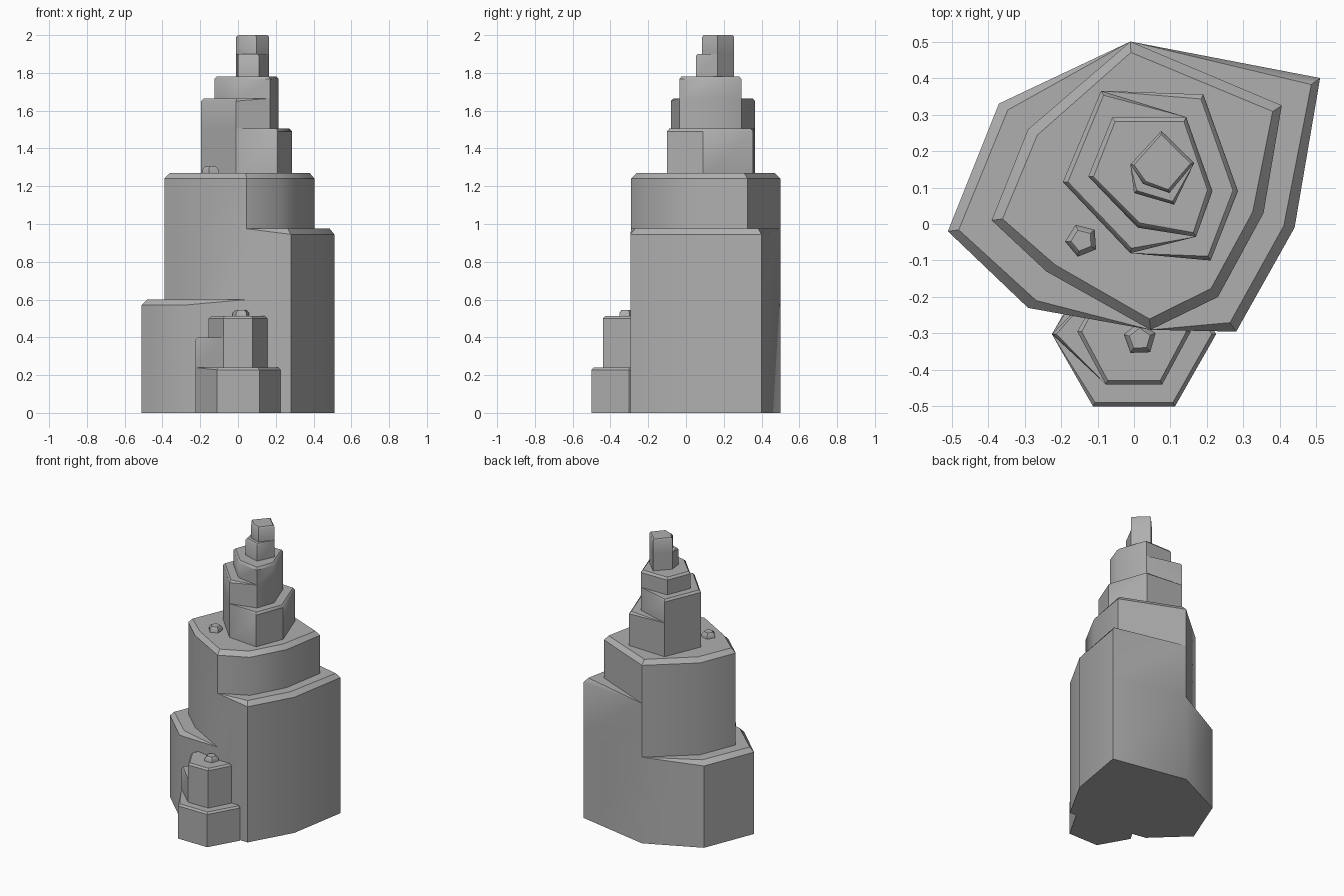
import bpy, bmesh, math
from mathutils import Vector

if "Cube" in bpy.data.objects:
    bpy.data.objects.remove(bpy.data.objects["Cube"], do_unlink=True)

stone = bpy.data.materials.new("grey_stone")
stone.use_nodes = True
GREY = (0.43, 0.43, 0.43, 1)
stone.diffuse_color = GREY
stone.node_tree.nodes["Principled BSDF"].inputs["Base Color"].default_value = GREY


def mix(outer, core, moved):
    """Outline that follows the core at the moved corners, the outer ring elsewhere."""
    return [core[i] if i in moved else p for i, p in enumerate(outer)]


def stepped_rock(name, rings, heights, bevel):
    """Stack outlines into a terraced rock; corners that step inwards get a chamfer."""
    bm = bmesh.new()
    rows = []
    z = heights[0]
    for i, ring in enumerate(rings):
        top = heights[i + 1]
        above = rings[i + 1] if i + 1 < len(rings) else None
        centre = sum((Vector(p) for p in ring), Vector((0, 0))) / len(ring)
        foot, shoulder, rim = [], [], []
        for k, p in enumerate(ring):
            p = Vector(p)
            steps = above is None or above[k] != ring[k]
            inset = p + (centre - p).normalized() * bevel if steps else p
            foot.append((*p, z))
            shoulder.append((*p, top - bevel if steps else top))
            rim.append((*inset, top))
        rows += [foot, shoulder, rim]
        z = top
    verts = [[bm.verts.new(co) for co in row] for row in rows]
    n = len(rings[0])
    for a, b in zip(verts, verts[1:]):
        for k in range(n):
            j = (k + 1) % n
            bm.faces.new((a[k], a[j], b[j], b[k]))
    bm.faces.new(list(reversed(verts[0])))
    bm.faces.new(verts[-1])
    bmesh.ops.remove_doubles(bm, verts=bm.verts[:], dist=0.0005)
    bmesh.ops.dissolve_degenerate(bm, edges=bm.edges[:], dist=0.0005)
    bmesh.ops.recalc_face_normals(bm, faces=bm.faces[:])
    mesh = bpy.data.meshes.new(name)
    bm.to_mesh(mesh)
    bm.free()
    mesh.materials.append(stone)
    obj = bpy.data.objects.new(name, mesh)
    bpy.context.collection.objects.link(obj)
    bpy.ops.object.select_all(action="DESELECT")
    obj.select_set(True)
    bpy.context.view_layer.objects.active = obj
    bpy.ops.object.shade_smooth_by_angle(angle=math.radians(40))
    return obj


# Main cliff: low ledge on one side, high ledge on the other, plateau on top
outer = [(-.01, .5), (-.37, .33), (-.51, -.02), (-.29, -.23),
         (.045, -.29), (.28, -.295), (.44, -.01), (.51, .4)]
core = [(-.01, .5), (-.29, .26), (-.39, .01), (-.24, -.13),
        (.045, -.29), (.23, -.2), (.355, .03), (.405, .325)]
stepped_rock("main_cliff", [outer, mix(outer, core, (1, 2, 3)), core],
             [0, .6, .975, 1.27], .03)

# Middle spire
outer = [(-.09, .365), (-.195, .115), (-.01, -.08),
         (.21, -.1), (.285, .09), (.19, .355)]
core = [(-.06, .292), (-.125, .13), (.01, -.01),
        (.17, -.035), (.215, .09), (.143, .293)]
stepped_rock("middle_spire", [outer, mix(outer, core, (3, 4, 5)), core],
             [1.25, 1.505, 1.665, 1.782], .014)

# Top pinnacle
outer = [(.075, .255), (-.01, .163), (0, .085), (.11, .053), (.165, .167)]
core = [(.075, .255), (-.01, .163), (.025, .11), (.097, .085), (.165, .167)]
stepped_rock("top_pinnacle", [outer, core], [1.77, 1.9, 2], .01)

# Front outcrop, hexagonal, backed into the cliff
outer = [(.225 * math.cos(a), -.302 + .228 * math.sin(a))
         for a in (math.radians(60 * k) for k in range(6))]
core = [(x * .69, -.295 + (y + .302) * .73) for x, y in outer]
stepped_rock("front_outcrop", [outer, mix(outer, core, (0, 1, 2, 4, 5)), core],
             [0, .24, .4, .512], .012)

# Small loose stones
for name, x, y, z, turn in (("plateau_stone", -.143, -.045, 1.26, 40),
                            ("outcrop_stone", .016, -.315, .5, 20)):
    ring = [(x + .046 * math.cos(a), y + .046 * math.sin(a))
            for a in (math.radians(turn + 72 * k) for k in range(5))]
    stepped_rock(name, [ring], [z, z + .045], .016)
